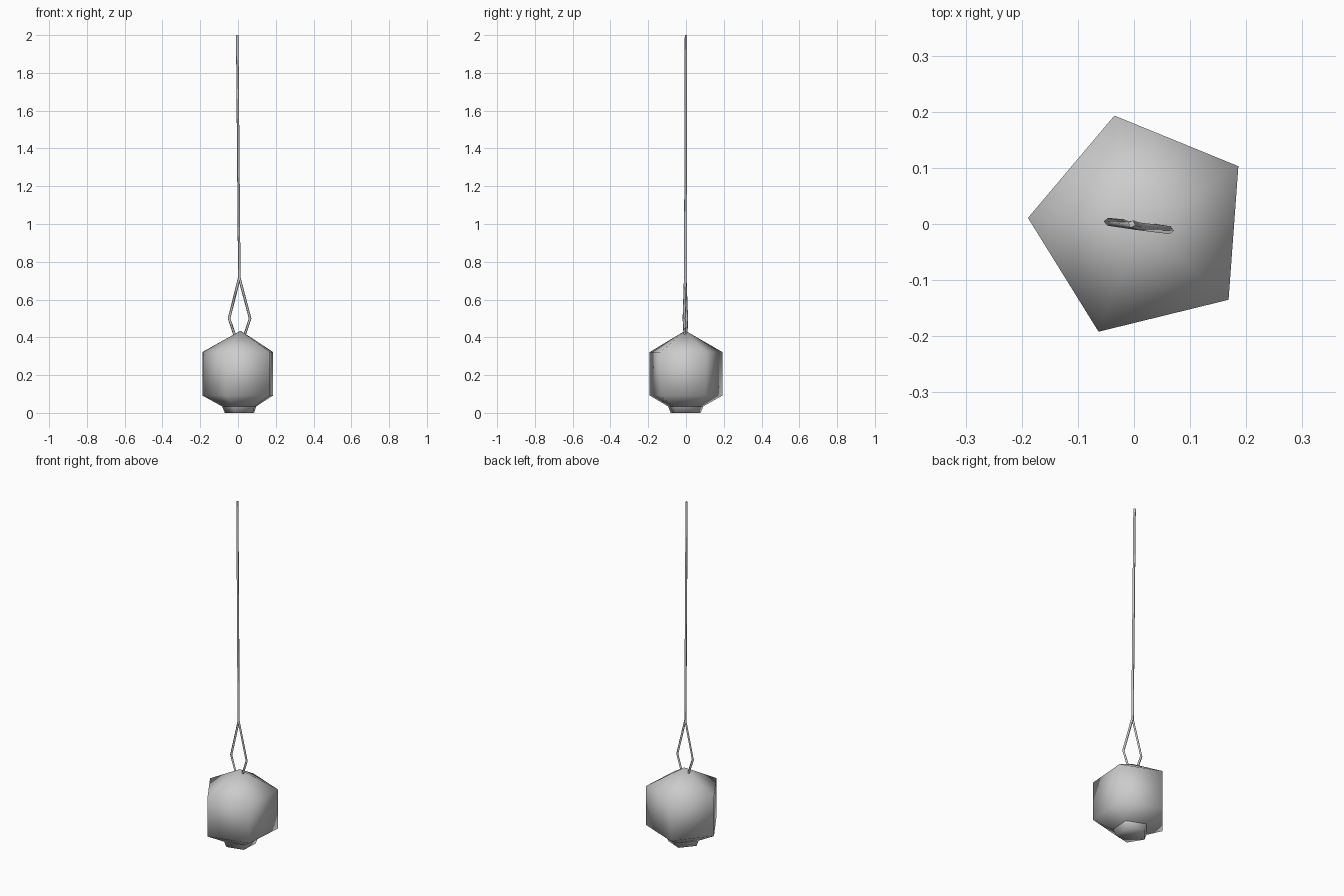
import bpy, bmesh
from math import cos, sin, radians, tau

if "Cube" in bpy.data.objects:
    bpy.data.objects.remove(bpy.data.objects["Cube"])

CX, CY, SIDES, START = 0.0135, -0.004, 5, radians(31.8)


def lathe(name, profile):
    """Five-sided solid from (radius, z) points; radius 0 makes a pole."""
    bm = bmesh.new()
    rings = []
    for r, z in profile:
        n = 1 if r == 0 else SIDES
        rings.append([bm.verts.new((CX + r * cos(START + i * tau / SIDES),
                                    CY + r * sin(START + i * tau / SIDES), z))
                      for i in range(n)])
    for a, b in zip(rings, rings[1:]):
        for i in range(SIDES):
            j = (i + 1) % SIDES
            quad = [a[i % len(a)], a[j % len(a)], b[j % len(b)], b[i % len(b)]]
            bm.faces.new(list(dict.fromkeys(quad)))
    for ring in (rings[0], rings[-1]):
        if len(ring) > 1:
            bm.faces.new(ring)
    bmesh.ops.recalc_face_normals(bm, faces=bm.faces)
    for f in bm.faces:
        f.smooth = True
    me = bpy.data.meshes.new(name)
    bm.to_mesh(me)
    bm.free()
    ob = bpy.data.objects.new(name, me)
    bpy.context.collection.objects.link(ob)
    return ob


def wire(name, points, radius=0.007):
    """Four-sided wire along a path."""
    cu = bpy.data.curves.new(name, 'CURVE')
    cu.dimensions = '3D'
    cu.bevel_depth = radius
    cu.bevel_resolution = 0
    cu.use_fill_caps = True
    sp = cu.splines.new('POLY')
    sp.points.add(len(points) - 1)
    for p, co in zip(sp.points, points):
        p.co = (*co, 1)
    ob = bpy.data.objects.new(name, cu)
    bpy.context.collection.objects.link(ob)
    return ob


# faceted ball with smooth shading, and its small foot
lathe("ball", [(0, 0.435), (0.203, 0.322), (0.203, 0.092), (0.09, 0.03), (0, 0.01)])
lathe("foot", [(0.102, 0.045), (0.098, 0.035), (0.084, 0.0)])

# wire loop: two bent legs meeting at the top
wire("loop_left", [(-0.015, 0.001, 0.405), (-0.047, 0.004, 0.5), (0.007, -0.004, 0.715)])
wire("loop_right", [(0.032, -0.006, 0.405), (0.064, -0.011, 0.5), (0.007, -0.004, 0.715)])

# long hanging wire
wire("hanging_wire", [(0.007, -0.004, 0.705), (-0.004, 0.0, 2.0)])
